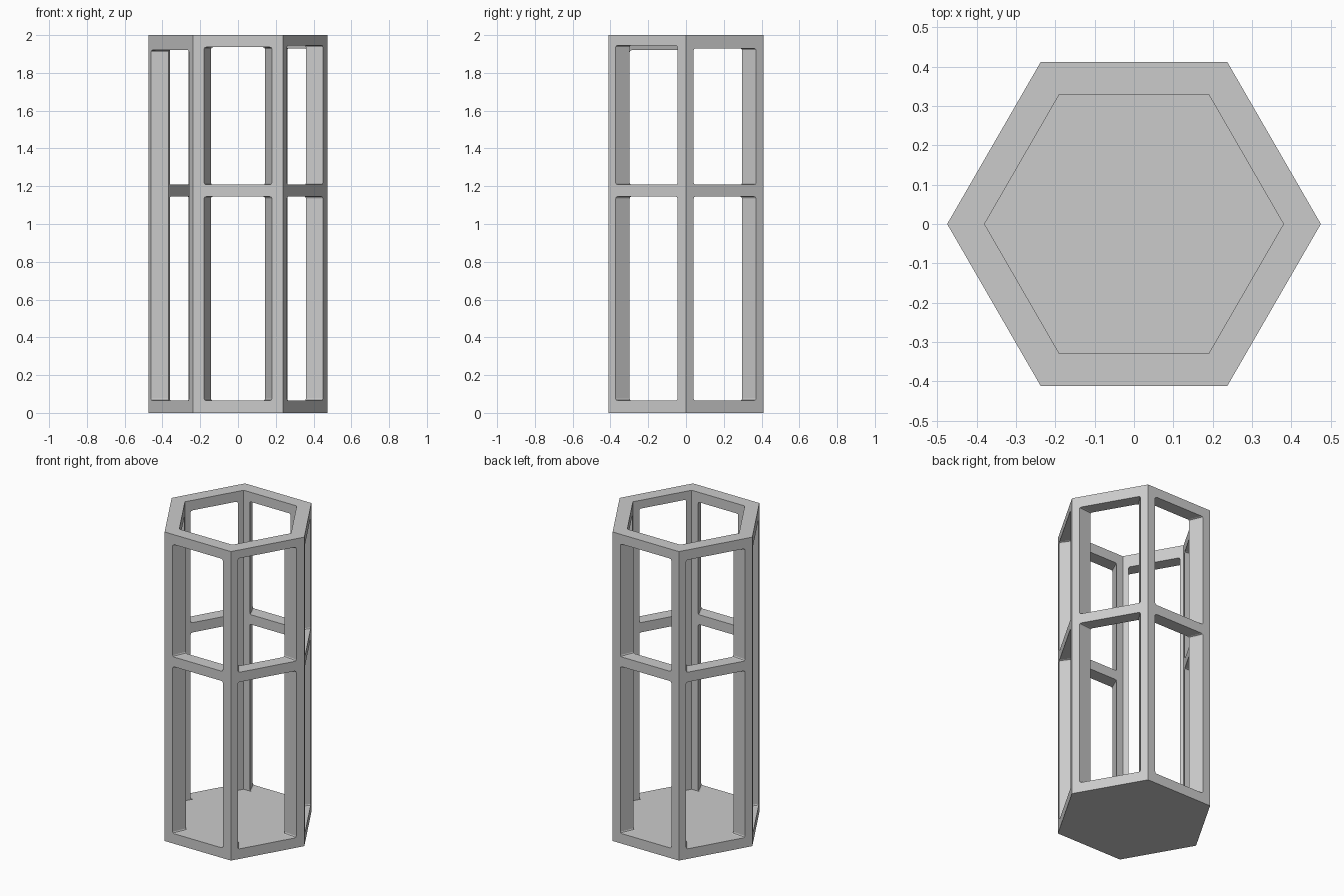
import bpy, bmesh, math
from mathutils import Vector

if "Cube" in bpy.data.objects:
    bpy.data.objects.remove(bpy.data.objects["Cube"])

R, INNER, H = 0.475, 0.8, 2.0      # outer corner radius, inner scale, height
SILL, RAIL_LO, RAIL_HI = 0.065, 1.145, 1.208


def corner(k, s=1.0):
    a = math.radians(60 * k)
    return Vector((R * s * math.cos(a), R * s * math.sin(a), 0))


def finish(bm, name):
    bmesh.ops.recalc_face_normals(bm, faces=bm.faces)
    mesh = bpy.data.meshes.new(name)
    bm.to_mesh(mesh)
    bm.free()
    obj = bpy.data.objects.new(name, mesh)
    bpy.context.collection.objects.link(obj)


def wall(name, k, m0, m1, top, rail=True):
    """One side of the frame; openings taper towards the centre axis."""
    bm = bmesh.new()
    cols = [0, m0 / R, 1 - m1 / R, 1]
    rows = [0, SILL, RAIL_LO, RAIL_HI, top, H] if rail else [0, SILL, top, H]
    holes = {1, 3} if rail else {1}
    verts = {}

    def v(i, j, inside):
        if (i, j, inside) not in verts:
            p = corner(k).lerp(corner(k + 1), cols[i]) * (INNER if inside else 1)
            p.z = rows[j]
            verts[i, j, inside] = bm.verts.new(p)
        return verts[i, j, inside]

    def reveal(i0, j0, i1, j1):
        bm.faces.new((v(i0, j0, 0), v(i1, j1, 0), v(i1, j1, 1), v(i0, j0, 1)))

    rounded = []
    for j in range(len(rows) - 1):
        for i in range(3):
            if i == 1 and j in holes:
                ring = [(1, j), (2, j), (2, j + 1), (1, j + 1)]
                for n in range(4):
                    reveal(*ring[n], *ring[(n + 1) % 4])
                rounded += ring
                continue
            for inside in (0, 1):
                if inside and j == 0:
                    continue      # hidden by the floor
                bm.faces.new((v(i, j, inside), v(i + 1, j, inside),
                              v(i + 1, j + 1, inside), v(i, j + 1, inside)))
    for i in range(3):            # top rim
        reveal(i, len(rows) - 1, i + 1, len(rows) - 1)

    # slightly rounded opening corners
    bmesh.ops.recalc_face_normals(bm, faces=bm.faces)
    edges = [bm.edges.get((v(i, j, 0), v(i, j, 1))) for i, j in rounded]
    bmesh.ops.bevel(bm, geom=edges, offset=0.01, segments=2, profile=0.5,
                    affect='EDGES')
    finish(bm, name)


# Six sides; the front left one is the open doorway without a rail
wall("back_right_wall", 0, 0.047, 0.047, 1.93)
wall("back_wall", 1, 0.055, 0.055, 1.938)
wall("back_left_wall", 2, 0.047, 0.047, 1.935)
wall("doorway_wall", 3, 0.03, 0.045, 1.92, rail=False)
wall("front_wall", 4, 0.058, 0.058, 1.936)
wall("front_right_wall", 5, 0.045, 0.052, 1.946)

# Floor: underside, and a top surface level with the sills
bm = bmesh.new()
bm.faces.new([bm.verts.new(corner(-k)) for k in range(6)])
bm.faces.new([bm.verts.new(corner(k, INNER) + Vector((0, 0, SILL))) for k in range(6)])
mesh = bpy.data.meshes.new("floor")
bm.to_mesh(mesh)
bm.free()
bpy.context.collection.objects.link(bpy.data.objects.new("floor", mesh))
